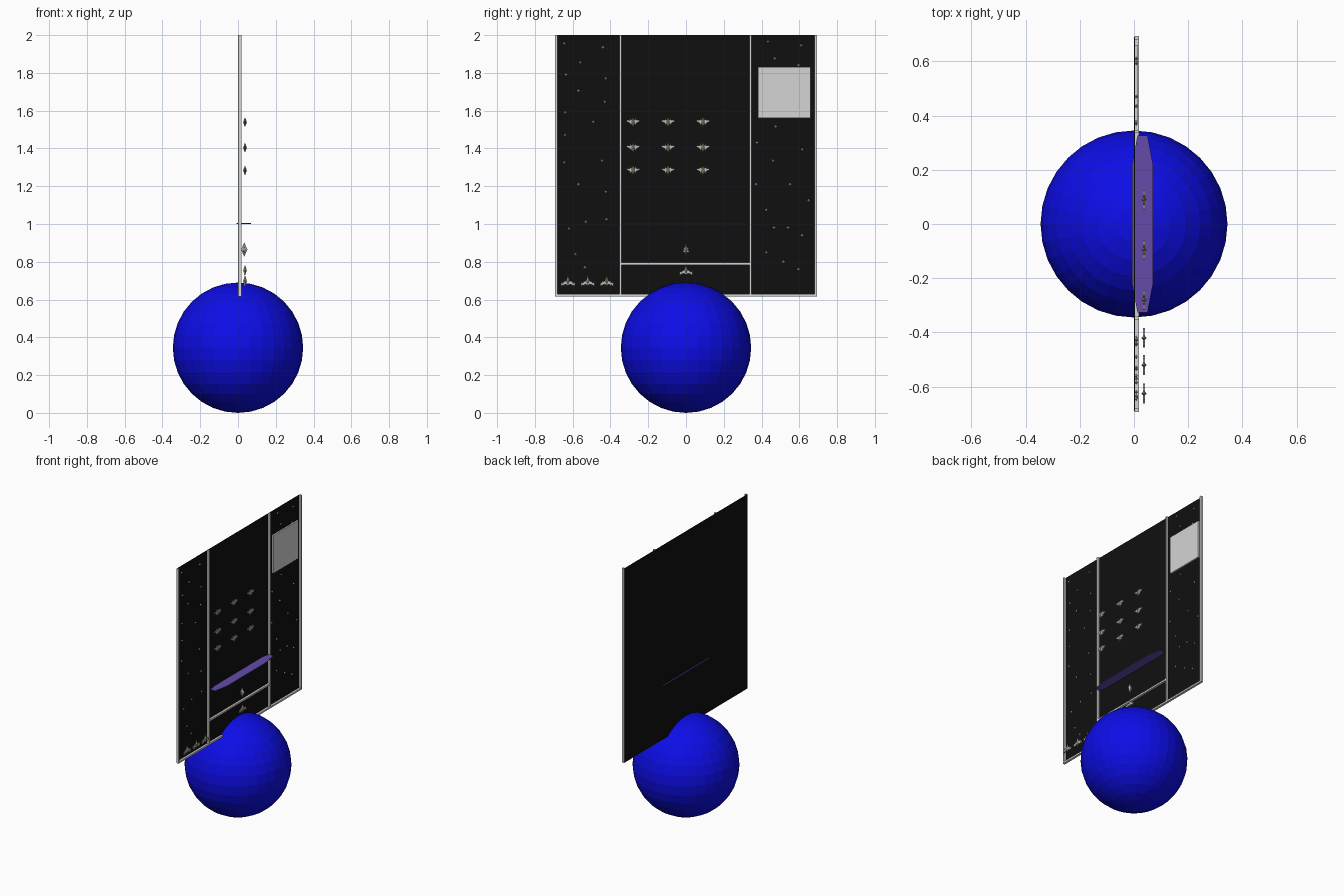
import bpy, bmesh
from mathutils import Vector

if "Cube" in bpy.data.objects:
    bpy.data.objects.remove(bpy.data.objects["Cube"])


def material(name, col):
    m = bpy.data.materials.new(name)
    m.diffuse_color = (*col, 1)
    m.use_nodes = True
    m.node_tree.nodes["Principled BSDF"].inputs["Base Color"].default_value = m.diffuse_color
    return m


BLUE = material("blue", (0.004, 0.004, 0.8))
BLACK = material("black", (0.005, 0.005, 0.005))
GREY = material("light grey", (0.66, 0.66, 0.66))
PURPLE = material("purple", (0.13, 0.07, 0.40))
STEEL = material("ship grey", (0.5, 0.5, 0.5))
SAND = material("ship yellow", (0.5, 0.46, 0.22))


def finish(name, bm, *mats):
    bmesh.ops.recalc_face_normals(bm, faces=bm.faces)
    me = bpy.data.meshes.new(name)
    bm.to_mesh(me)
    bm.free()
    for m in mats:
        me.materials.append(m)
    ob = bpy.data.objects.new(name, me)
    bpy.context.collection.objects.link(ob)
    return ob


def add_box(bm, x, y, z):
    """Box from (min, max) pairs."""
    vs = bmesh.ops.create_cube(bm, size=1)["verts"]
    for v in vs:
        v.co = Vector([(r[0] + r[1]) / 2 + c * (r[1] - r[0]) for r, c in zip((x, y, z), v.co)])


def box(name, x, y, z, mat):
    bm = bmesh.new()
    add_box(bm, x, y, z)
    return finish(name, bm, mat)


def add_gem(bm, c, r, mat=0):
    """Stretched octahedron, used for hulls and stars."""
    c = Vector(c)
    ring = [bm.verts.new(c + Vector(p)) for p in
            ((r[0], 0, 0), (0, r[1], 0), (-r[0], 0, 0), (0, -r[1], 0))]
    for s in (-1, 1):
        tip = bm.verts.new(c + Vector((0, 0, s * r[2])))
        for i in range(4):
            bm.faces.new((ring[i], ring[(i + 1) % 4], tip)).material_index = mat


def add_plate(bm, pts, origin, half, mat=0):
    """Flat (y, z) outline extruded along x."""
    o = Vector(origin)
    a = [bm.verts.new(o + Vector((-half, y, z))) for y, z in pts]
    b = [bm.verts.new(o + Vector((half, y, z))) for y, z in pts]
    n = len(pts)
    faces = [bm.faces.new(a), bm.faces.new(b)]
    faces += [bm.faces.new((a[i], a[(i + 1) % n], b[(i + 1) % n], b[i])) for i in range(n)]
    for f in faces:
        f.material_index = mat


# Base ball
bm = bmesh.new()
bmesh.ops.create_uvsphere(bm, u_segments=32, v_segments=16, radius=0.345)
bmesh.ops.translate(bm, verts=bm.verts, vec=(0, 0, 0.345))
finish("base_ball", bm, BLUE)

# Upright board with raised bars
box("board", (0, 0.003), (-0.69, 0.69), (0.62, 2.0), BLACK)
BAR = (0.002, 0.018)
for i, y in enumerate((-0.687, -0.347, 0.341, 0.687)):
    box(f"upright_bar_{i}", BAR, (y - 0.006, y + 0.006), (0.617, 2.0), GREY)
box("bottom_bar", BAR, (-0.69, 0.69), (0.617, 0.629), GREY)
box("lower_bar", BAR, (-0.347, 0.341), (0.783, 0.795), GREY)
box("score_panel", (0.002, 0.014), (0.38, 0.66), (1.56, 1.83), GREY)

# Purple shelf piercing the board
bm = bmesh.new()
outline = [(0.013, -0.327), (0.05, -0.327), (0.07, -0.22), (0.07, 0.22),
           (0.05, 0.327), (0.013, 0.327), (-0.007, 0.22), (-0.007, -0.22)]
f = bm.faces.new([bm.verts.new((x, y, 1.0)) for x, y in outline])
ext = bmesh.ops.extrude_face_region(bm, geom=[f])["geom"]
bmesh.ops.translate(bm, verts=[v for v in ext if isinstance(v, bmesh.types.BMVert)], vec=(0, 0, 0.005))
finish("purple_shelf", bm, PURPLE)

# Stars on the side strips
STARS = [(-.645, 1.955), (-.44, 1.935), (-.56, 1.855), (-.635, 1.79), (-.425, 1.77),
         (-.57, 1.705), (-.43, 1.645), (-.64, 1.59), (-.49, 1.54), (-.64, 1.47),
         (-.445, 1.335), (-.645, 1.325), (-.57, 1.21), (-.425, 1.17), (-.42, 1.025),
         (-.53, 1.01), (-.62, .975), (-.585, .84), (-.535, .77),
         (.435, 1.965), (.61, 1.945), (.47, 1.875), (.595, 1.84), (.475, 1.515),
         (.375, 1.43), (.615, 1.395), (.46, 1.335), (.55, 1.21), (.37, 1.21),
         (.65, 1.125), (.425, 1.075), (.465, .98), (.54, .98), (.615, .94),
         (.425, .85), (.515, .80), (.595, .76)]
bm = bmesh.new()
for y, z in STARS:
    add_gem(bm, (0.008, y, z), (0.007, 0.008, 0.008))
finish("stars", bm, GREY)

SHIP_X = 0.037


# Alien ships: hull, wings and claws
def alien(name, y, z):
    bm = bmesh.new()
    o = (SHIP_X, y, z)
    add_gem(bm, (SHIP_X, y, z - 0.001), (0.010, 0.013, 0.027), 1)
    for s in (-1, 1):
        add_plate(bm, [(0, -.004), (s * .018, -.006), (s * .036, .004),
                       (s * .034, .010), (s * .012, .009), (0, .010)], o, 0.004)
        add_plate(bm, [(s * .008, .008), (s * .018, .008), (s * .014, .022)], o, 0.003)
        add_plate(bm, [(s * .006, -.004), (s * .018, -.005), (s * .012, -.018)], o, 0.003)
    finish(name, bm, STEEL, SAND)


for r, z in enumerate((1.54, 1.405, 1.285)):
    for c, y in enumerate((-0.28, -0.095, 0.09)):
        alien(f"alien_ship_{r}_{c}", y, z)


# Fighter ships: long nose, swept wings and wingtip guns
def fighter(name, y, z, k=1.0):
    bm = bmesh.new()
    o = (SHIP_X, y, z)
    add_gem(bm, (SHIP_X, y, z + .003), (0.010, 0.010 * k, 0.032 * k), 1)
    for s in (-1, 1):
        add_plate(bm, [(s * a * k, b * k) for a, b in
                       ((0, .006), (.012, .004), (.036, -.012), (.036, -.022), (.012, -.014), (0, -.02))],
                  o, 0.004)
        for d, top in ((.021, .004), (.034, -.002)):
            add_box(bm, (SHIP_X - .004, SHIP_X + .004),
                    tuple(y + k * (s * d + e) for e in (-.0025, .0025)),
                    (z - .022 * k, z + top * k))
    finish(name, bm, STEEL, SAND)


for i, y in enumerate((-0.625, -0.52, -0.42)):
    fighter(f"spare_fighter_{i}", y, 0.695)
fighter("player_fighter", 0, 0.752, 0.95)

# Missile above the player
bm = bmesh.new()
add_gem(bm, (0.033, 0, 0.865), (0.017, 0.010, 0.037))
for s in (-1, 1):
    add_plate(bm, [(s * .004, -.016), (s * .015, -.014), (s * .013, .008), (s * .004, .012)],
              (0.033, 0, 0.865), 0.003)
finish("missile", bm, STEEL)
